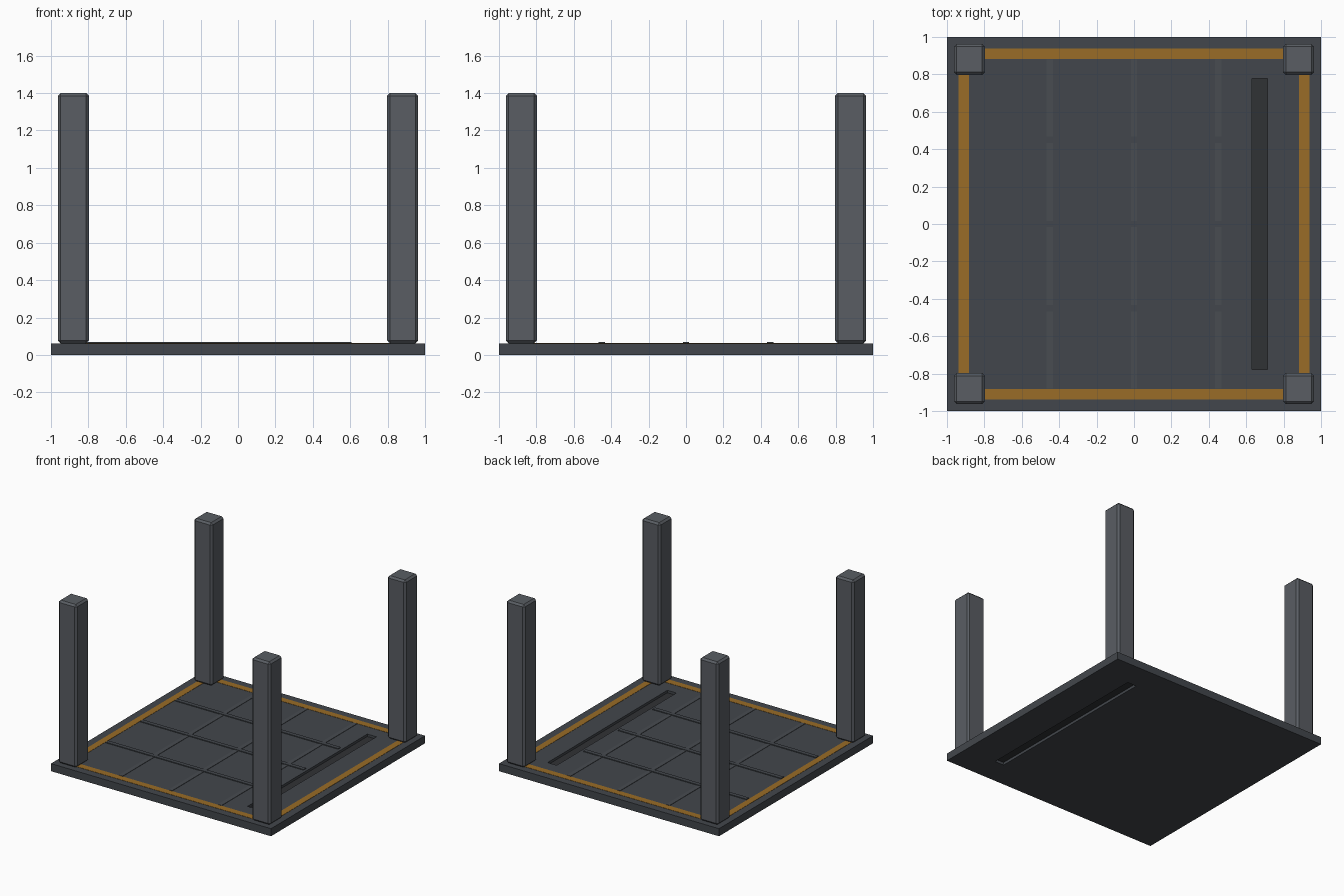
import bpy, bmesh
from mathutils import Matrix, Vector

if "Cube" in bpy.data.objects:
    bpy.data.objects.remove(bpy.data.objects["Cube"])


def material(name, rgb):
    m = bpy.data.materials.new(name)
    m.diffuse_color = (*rgb, 1)
    m.use_nodes = True
    m.node_tree.nodes["Principled BSDF"].inputs["Base Color"].default_value = m.diffuse_color
    return m


PLATE = material("dark_metal", (0.055, 0.062, 0.072))
POST = material("post_metal", (0.10, 0.11, 0.125))
TRACK = material("rib_metal", (0.065, 0.072, 0.082))
DARK = material("slot_dark", (0.03, 0.032, 0.035))
AMBER = material("amber", (0.32, 0.15, 0.02))


def box(name, lo, hi, mat=None, chamfer=0):
    lo, hi = Vector(lo), Vector(hi)
    bm = bmesh.new()
    bmesh.ops.create_cube(bm, size=1, matrix=Matrix.Translation((lo + hi) / 2)
                          @ Matrix.Diagonal((*(hi - lo), 1)))
    if chamfer:
        bmesh.ops.bevel(bm, geom=bm.edges[:], offset=chamfer, segments=1, affect='EDGES')
    me = bpy.data.meshes.new(name)
    bm.to_mesh(me)
    bm.free()
    ob = bpy.data.objects.new(name, me)
    bpy.context.collection.objects.link(ob)
    if mat:
        me.materials.append(mat)
    return ob


TOP = 0.062

# Base plate with a long slot cut through it
plate = box("base_plate", (-1, -1, 0), (1, 1, TOP), PLATE)
cutter = box("slot_cutter", (0.631, -0.777, -0.1), (0.714, 0.777, 0.2))
cutter.hide_render = True
cutter.hide_set(True)
cut = plate.modifiers.new("slot", 'BOOLEAN')
cut.operation = 'DIFFERENCE'
cut.solver = 'EXACT'
cut.object = cutter

# Dark strip recessed inside the slot
box("slot_floor", (0.631, -0.777, 0.022), (0.714, 0.777, 0.042), DARK)

# Shallow floor ribs in both directions
for i, c in enumerate((-0.45, 0, 0.45)):
    box(f"long_rib_{i}", (c - 0.017, -0.88, TOP - 0.01), (c + 0.017, 0.88, TOP + 0.003), TRACK)
    box(f"cross_rib_{i}", (-0.877, c - 0.017, TOP - 0.01), (0.607, c + 0.017, TOP + 0.006), PLATE)

# Amber border strips and corner posts
for s, side in ((-1, "low"), (1, "high")):
    a, b = sorted((s * 0.883, s * 0.937))
    box(f"border_x_{side}", (a, -0.88, TOP - 0.01), (b, 0.88, TOP + 0.002), AMBER)
    box(f"border_y_{side}", (-0.88, a, TOP - 0.01), (0.88, b, TOP + 0.002), AMBER)
    for t, end in ((-1, "front"), (1, "back")):
        x, y, r = s * 0.88, t * 0.88, 0.083
        box(f"{end}_post_{side}", (x - r, y - r, TOP), (x + r, y + r, 1.4), POST, 0.015)
